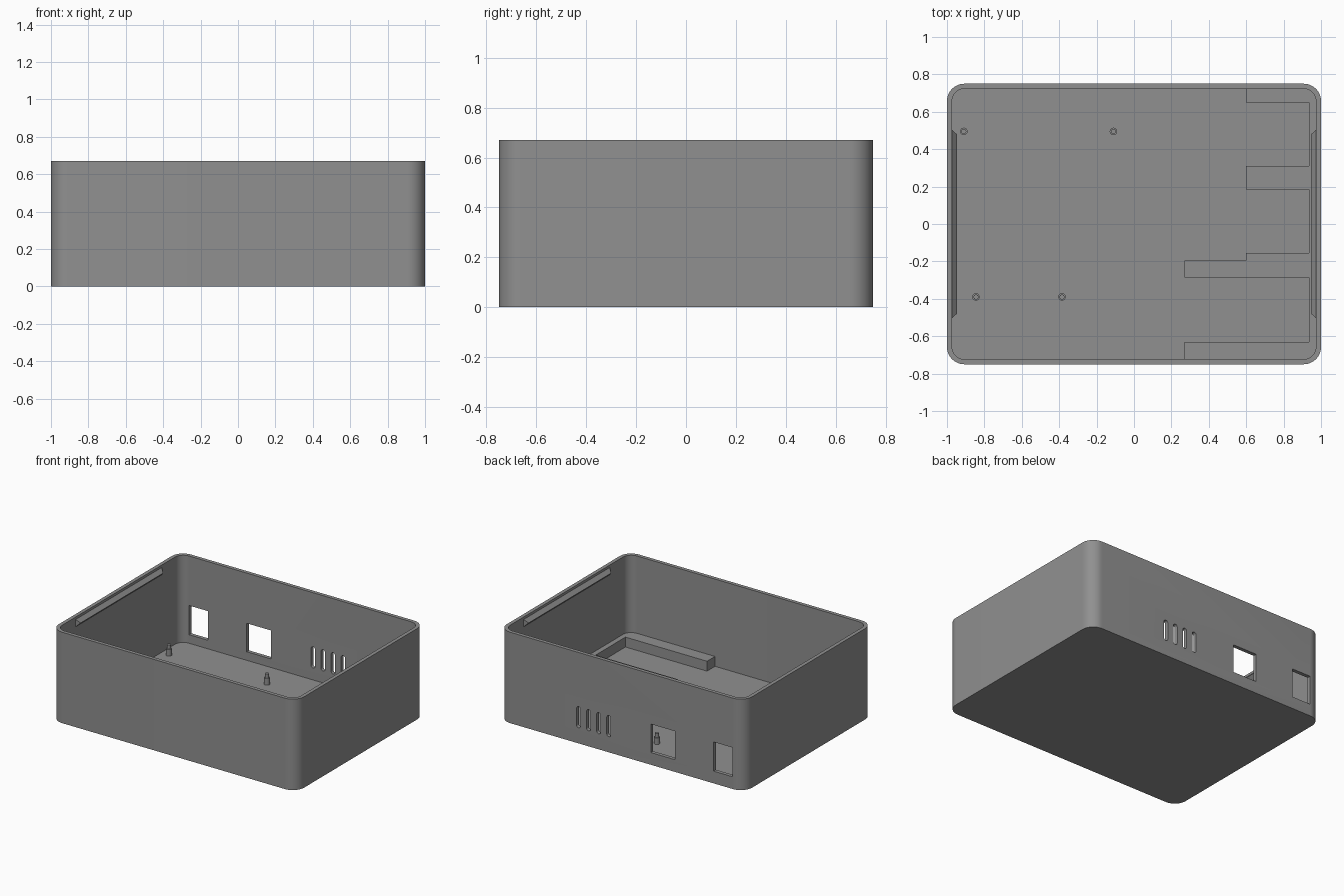
import bpy, bmesh, math
from mathutils import Matrix

if "Cube" in bpy.data.objects:
    bpy.data.objects.remove(bpy.data.objects["Cube"])

W, D, H, T = 1.0, 0.75, 0.67, 0.027   # half width, half depth, height, wall

grey = bpy.data.materials.new("mid grey plastic")
grey.diffuse_color = (0.28, 0.28, 0.28, 1)
grey.use_nodes = True
grey.node_tree.nodes["Principled BSDF"].inputs["Base Color"].default_value = grey.diffuse_color


def finish(bm, name):
    bmesh.ops.recalc_face_normals(bm, faces=bm.faces)
    me = bpy.data.meshes.new(name)
    bm.to_mesh(me)
    bm.free()
    me.materials.append(grey)
    ob = bpy.data.objects.new(name, me)
    bpy.context.collection.objects.link(ob)
    return ob


def prism(bm, pts, z0, z1):
    """Extrude an xy outline from z0 to z1."""
    face = bm.faces.new([bm.verts.new((x, y, z0)) for x, y in pts])
    up = bmesh.ops.extrude_face_region(bm, geom=[face])["geom"]
    verts = [v for v in up if isinstance(v, bmesh.types.BMVert)]
    bmesh.ops.translate(bm, verts=verts, vec=(0, 0, z1 - z0))
    return list(face.verts) + verts


def rounded(hx, hy, r, seg=12):
    """Rounded rectangle outline."""
    pts = []
    for q, (sx, sy) in enumerate(((1, 1), (-1, 1), (-1, -1), (1, -1))):
        for i in range(seg + 1):
            a = math.pi / 2 * (q + i / seg)
            pts.append((sx * (hx - r) + r * math.cos(a),
                        sy * (hy - r) + r * math.sin(a)))
    return pts


def smooth(ob):
    bpy.ops.object.select_all(action='DESELECT')
    ob.select_set(True)
    bpy.context.view_layer.objects.active = ob
    bpy.ops.object.shade_smooth_by_angle(angle=math.radians(30))


def cut(ob, cutter):
    mod = ob.modifiers.new("cut", 'BOOLEAN')
    mod.operation, mod.solver, mod.object = 'DIFFERENCE', 'EXACT', cutter
    cutter.hide_render = True
    bpy.context.view_layer.objects.active = ob
    bpy.ops.object.modifier_apply(modifier=mod.name)
    bpy.data.objects.remove(cutter)


# Case: open tray with rounded corners
bm = bmesh.new()
prism(bm, rounded(W, D, 0.093), 0, H)
case = finish(bm, "case")
bm = bmesh.new()
prism(bm, rounded(W - T, D - T, 0.066), T, H + 0.1)
cut(case, finish(bm, "cavity_cutter"))

# Back wall openings: two ports and four rounded vent slots
bm = bmesh.new()
for x0, x1, z0, z1 in ((-0.905, -0.75, 0.09, 0.305), (-0.435, -0.238, 0.09, 0.30)):
    prism(bm, [(x0, 0.65), (x1, 0.65), (x1, 0.85), (x0, 0.85)], z0, z1)
for i in range(4):
    vs = prism(bm, rounded(0.0165, 0.078, 0.0160, 4), -0.1, 0.1)
    bmesh.ops.rotate(bm, verts=vs, matrix=Matrix.Rotation(math.pi / 2, 3, 'X'))
    bmesh.ops.translate(bm, verts=vs, vec=(0.105 + 0.082 * i, D, 0.193))
cut(case, finish(bm, "opening_cutter"))
smooth(case)

# Raised cradle on the floor, one bracket-shaped outline
bm = bmesh.new()
prism(bm, [(0.60, 0.723), (0.60, 0.65), (0.935, 0.65), (0.935, 0.31),
           (0.60, 0.31), (0.60, 0.185), (0.935, 0.185), (0.935, -0.155),
           (0.60, -0.155), (0.60, -0.195), (0.27, -0.195), (0.27, -0.285),
           (0.935, -0.285), (0.935, -0.63), (0.27, -0.63), (0.27, -0.723),
           (0.95, -0.723), (0.973, -0.70), (0.973, 0.70), (0.95, 0.723)],
      T - 0.005, 0.10)
finish(bm, "floor_cradle")

# Snap ridges near the rim, triangular section with tapered ends
for s, name in ((-1, "left_snap_ridge"), (1, "right_snap_ridge")):
    bm = bmesh.new()
    ends = []
    for e in (-1, 1):
        ends.append([bm.verts.new(p) for p in (
            (s * 0.976, e * 0.505, 0.595),
            (s * 0.947, e * 0.48, 0.625),
            (s * 0.976, e * 0.505, 0.655))])
    a, b = ends
    bm.faces.new(a)
    bm.faces.new(b[::-1])
    for i in range(3):
        j = (i + 1) % 3
        bm.faces.new((a[i], a[j], b[j], b[i]))
    finish(bm, name)

# Board posts: wide base with a thin locating pin
for i, (x, y) in enumerate(((-0.91, 0.495), (-0.11, 0.495),
                            (-0.845, -0.39), (-0.385, -0.39))):
    bm = bmesh.new()
    for r, z0, z1 in ((0.020, T - 0.005, 0.075), (0.0135, 0.07, 0.105)):
        bmesh.ops.create_cone(bm, cap_ends=True, segments=20, radius1=r, radius2=r,
                              depth=z1 - z0,
                              matrix=Matrix.Translation((x, y, (z0 + z1) / 2)))
    smooth(finish(bm, f"board_post_{i + 1}"))
